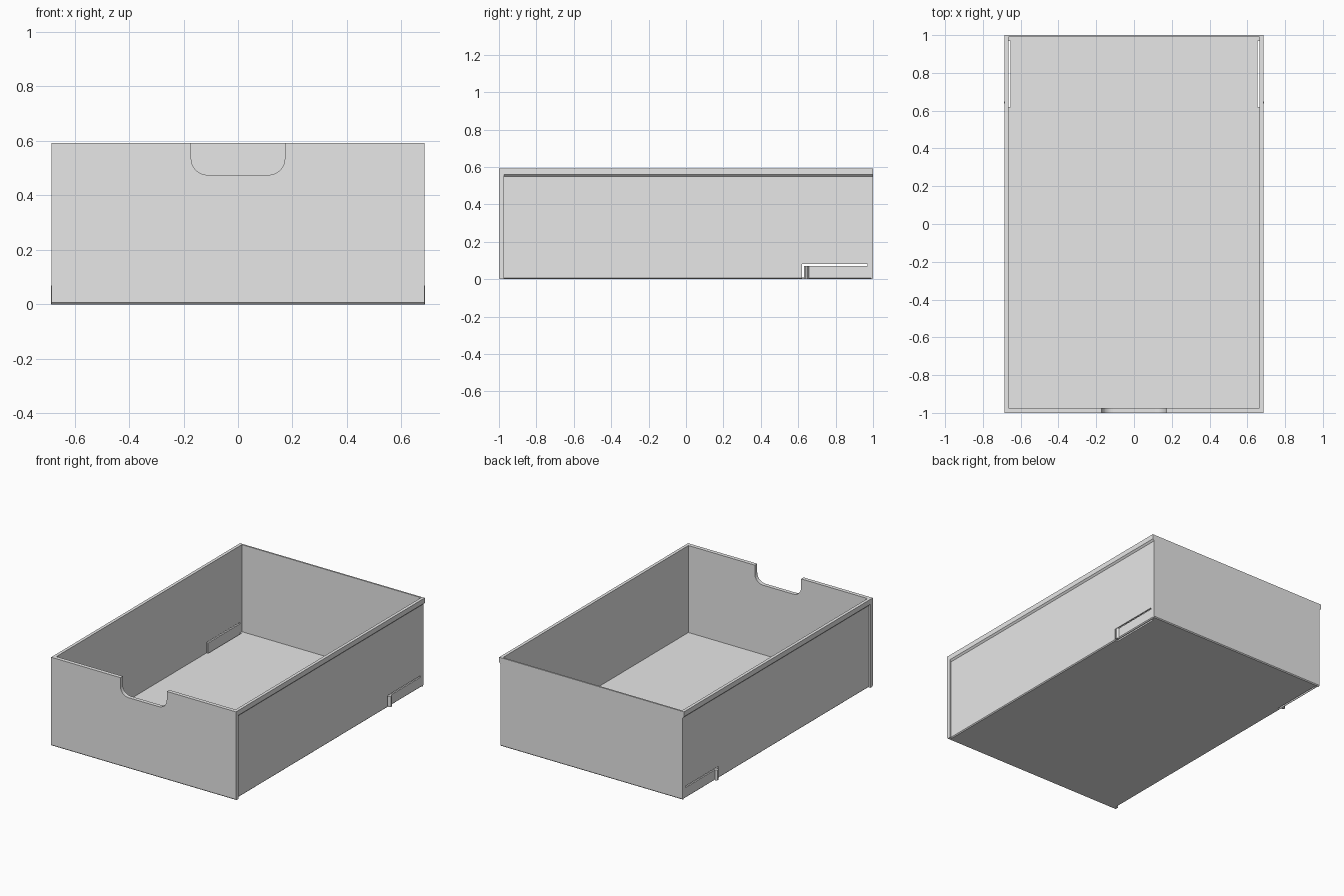
import bpy
import bmesh
from math import cos, sin, pi

cube = bpy.data.objects.get("Cube")
if cube:
    bpy.data.objects.remove(cube, do_unlink=True)

grey = bpy.data.materials.new("light grey")
grey.use_nodes = True
colour = (0.8, 0.8, 0.8, 1)
grey.diffuse_color = colour
grey.node_tree.nodes["Principled BSDF"].inputs["Base Color"].default_value = colour

# Overall half width, wall faces and heights
HALF = 0.685
OUTER = 0.674
INNER = 0.664
TOP = 0.593
FRONT = -0.974
BACK = 0.989
THIN = 0.01
SLOT = 0.62
SLOT_END = 0.97
TAB_TOP = 0.07


def prism(name, outline, axis, start, end, chamfer=None):
    """Extrude a 2D outline along an axis; chamfer picks bottom edges to bevel."""
    place = {
        "x": lambda p, d: (d, p[0], p[1]),
        "y": lambda p, d: (p[0], d, p[1]),
        "z": lambda p, d: (p[0], p[1], d),
    }[axis]
    bm = bmesh.new()
    face = bm.faces.new([bm.verts.new(place(p, start)) for p in outline])
    moved = bmesh.ops.extrude_face_region(bm, geom=[face], use_keep_orig=True)["geom"]
    shift = place((0, 0), end - start)
    bmesh.ops.translate(bm, vec=shift,
                        verts=[v for v in moved if isinstance(v, bmesh.types.BMVert)])
    bmesh.ops.recalc_face_normals(bm, faces=bm.faces)
    if chamfer:
        edges = [e for e in bm.edges
                 if all(v.co.z < 0.001 and chamfer(v.co) for v in e.verts)]
        bmesh.ops.bevel(bm, geom=edges, offset=0.006, segments=1, affect="EDGES")
    mesh = bpy.data.meshes.new(name)
    bm.to_mesh(mesh)
    bm.free()
    mesh.materials.append(grey)
    obj = bpy.data.objects.new(name, mesh)
    bpy.context.collection.objects.link(obj)
    return obj


# Front panel with a rounded finger notch
notch, floor_z, r = 0.172, 0.475, 0.06
arc = [(notch - r + r * cos(a), floor_z + r - r * sin(a))
       for a in (i * pi / 16 for i in range(9))]
right_half = [(HALF, 0), (HALF, TOP), (notch, TOP)] + arc
left_half = [(-x, z) for x, z in reversed(right_half)]
prism("front_panel", right_half + left_half, "y", -1, FRONT,
      lambda c: c.y < -0.999)

# Back wall
prism("back_wall", [(-OUTER, 0), (OUTER, 0), (OUTER, TOP), (-OUTER, TOP)],
      "y", BACK, 1, lambda c: c.y > 0.999)

# Floor, relieved beside each spring tab
edge = [(INNER, FRONT), (INNER, SLOT), (INNER - 0.011, SLOT),
        (INNER - 0.011, SLOT_END), (INNER, SLOT_END), (INNER, BACK)]
prism("floor", edge + [(-x, y) for x, y in reversed(edge)], "z", 0, THIN)

# Side wall with an L-shaped slit that frees a spring tab at the back
wall = [(FRONT, 0), (SLOT, 0), (SLOT, TAB_TOP + THIN), (SLOT_END, TAB_TOP + THIN),
        (SLOT_END, TAB_TOP), (SLOT + THIN, TAB_TOP), (SLOT + THIN, 0),
        (BACK, 0), (BACK, TOP), (FRONT, TOP)]
rim = [(OUTER, 0.549), (HALF, 0.56), (HALF, TOP), (OUTER, TOP)]
catch = [(OUTER, 0.63), (HALF + 0.002, 0.638), (HALF + 0.002, 0.648), (OUTER, 0.657)]

for side, s in (("left", 1), ("right", -1)):
    prism(side + "_wall", wall, "x", s * INNER, s * OUTER,
          lambda c: abs(c.x) > OUTER - 0.001)
    prism(side + "_rim", [(s * x, z) for x, z in rim], "y", FRONT, 1)
    prism(side + "_tab_catch", [(s * x, y) for x, y in catch], "z", 0, TAB_TOP)
